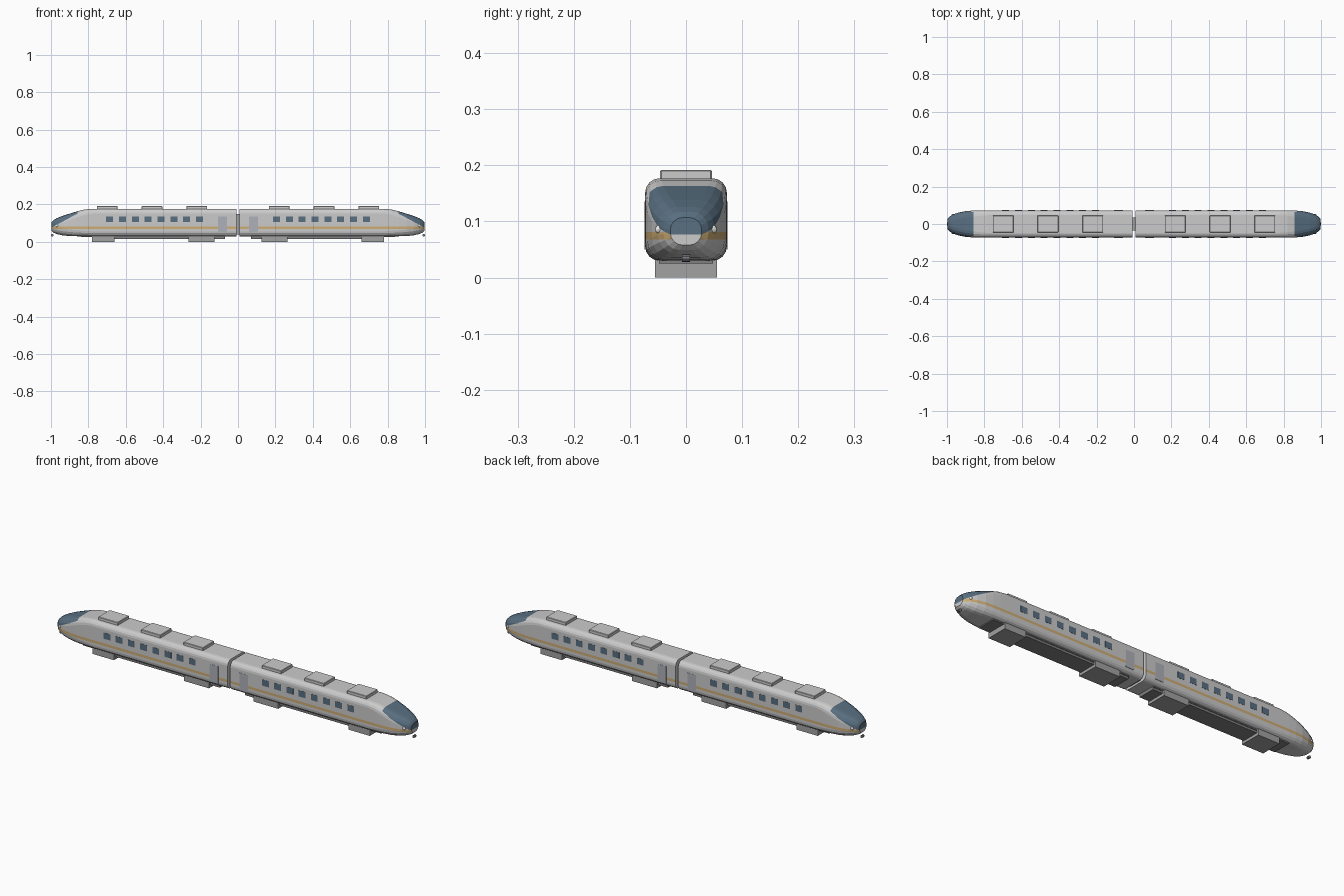
import bpy, bmesh, math
from mathutils import Vector, Matrix

if "Cube" in bpy.data.objects:
    bpy.data.objects.remove(bpy.data.objects["Cube"])


def material(name, rgb):
    m = bpy.data.materials.new(name)
    m.diffuse_color = (*rgb, 1)
    m.use_nodes = True
    m.node_tree.nodes["Principled BSDF"].inputs["Base Color"].default_value = m.diffuse_color
    return m


shell = material("shell_grey", (0.66, 0.66, 0.66))
glass = material("dark_glass", (0.10, 0.16, 0.22))
tan = material("tan_stripe", (0.62, 0.42, 0.18))
door_grey = material("door_grey", (0.42, 0.44, 0.48))
dark = material("dark_grey", (0.22, 0.22, 0.23))
mid = material("bogie_grey", (0.36, 0.36, 0.37))
lamp = material("lamp_white", (0.9, 0.9, 0.85))


def finish(name, bm, mats, mirror_x=True, mirror_y=False):
    bmesh.ops.recalc_face_normals(bm, faces=bm.faces)
    mesh = bpy.data.meshes.new(name)
    bm.to_mesh(mesh)
    bm.free()
    ob = bpy.data.objects.new(name, mesh)
    bpy.context.collection.objects.link(ob)
    for m in mats:
        mesh.materials.append(m)
    if mirror_x or mirror_y:
        mod = ob.modifiers.new("Mirror", 'MIRROR')
        mod.use_axis = (mirror_x, mirror_y, False)
        mod.use_mirror_merge = False
    return ob


def boxes(name, spans, mat, bevel=0, **kw):
    """Each span is (x0, x1, y0, y1, z0, z1)."""
    bm = bmesh.new()
    for x0, x1, y0, y1, z0, z1 in spans:
        mat4 = Matrix.Translation(((x0 + x1) / 2, (y0 + y1) / 2, (z0 + z1) / 2)) \
            @ Matrix.Diagonal((x1 - x0, y1 - y0, z1 - z0, 1))
        bmesh.ops.create_cube(bm, size=1, matrix=mat4)
    if bevel:
        bmesh.ops.bevel(bm, geom=bm.edges[:], offset=bevel, segments=1, affect='EDGES')
    return finish(name, bm, [mat], **kw)


def section(bm, x, hw, z0, z1, r, steps=5):
    """Rounded rectangle ring across the car."""
    ring = []
    for k, (sy, zc) in enumerate([(1, z1 - r), (-1, z1 - r), (-1, z0 + r), (1, z0 + r)]):
        for i in range(steps):
            a = math.pi / 2 * (k + i / (steps - 1))
            ring.append(bm.verts.new((x, sy * (hw - r) + r * math.cos(a), zc + r * math.sin(a))))
    return ring


# Car shell lofted from the coupling end to the nose tip
stations = [
    (0.007, .073, .030, .177, .026), (0.78, .073, .030, .177, .026),
    (0.82, .073, .030, .173, .029), (0.86, .072, .030, .163, .032),
    (0.90, .069, .031, .151, .035), (0.94, .061, .035, .138, .036),
    (0.97, .050, .042, .126, .034), (0.986, .040, .049, .117, .029),
    (0.996, .028, .058, .107, .022)]
bm = bmesh.new()
rings = [section(bm, *s) for s in stations]
for a, b in zip(rings, rings[1:]):
    for i in range(len(a)):
        j = (i + 1) % len(a)
        bm.faces.new((a[i], a[j], b[j], b[i]))
bm.faces.new(rings[0])
bm.faces.new(rings[-1])

# Cut in the stripe edges and the windscreen outline
slope_co, slope_no = Vector((0.86, 0, 0.150)), Vector((0.073, 0, 0.136)).normalized()
for co, no in [((0, 0, .068), (0, 0, 1)), ((0, 0, .081), (0, 0, 1)),
               ((.858, 0, 0), (1, 0, 0)), (slope_co, slope_no)]:
    bmesh.ops.bisect_plane(bm, geom=bm.verts[:] + bm.edges[:] + bm.faces[:],
                           dist=1e-6, plane_co=co, plane_no=no)
bmesh.ops.recalc_face_normals(bm, faces=bm.faces)
for f in bm.faces:
    c = f.calc_center_median()
    if c.x > .858 and (c - slope_co).dot(slope_no) > 0:
        f.material_index = 1
    elif .068 < c.z < .081 and abs(f.normal.x) < .95:
        f.material_index = 2
finish("car_shell", bm, [shell, glass, tan])

# Side windows and doors
boxes("side_windows", [(x - .019, x + .019, .07, .0738, .105, .136)
                       for x in (.206 + .0686 * i for i in range(8))], glass, mirror_y=True)
boxes("doors", [(.06, .108, .07, .0738, .05, .136)], door_grey, mirror_y=True)

# Roof equipment
boxes("roof_units", [(x - .055, x + .055, -.046, .046, .17, .192)
                     for x in (.22, .46, .70)], shell, bevel=.002)

# Underframe and bogies
boxes("underframe", [(.07, .78, -.045, .045, .014, .034)], dark)
boxes("floor_plate", [(.07, .84, -.048, .048, .025, .034)], dark)
boxes("bogies", [(.125, .265, -.055, .055, 0, .033), (.66, .78, -.055, .055, 0, .033)], mid)

# Gangway between the cars
boxes("gangway", [(-.012, .012, -.036, .036, .04, .15)], mid, mirror_x=False)

# Couplers under the nose tips
bm = bmesh.new()
bmesh.ops.create_cone(bm, cap_ends=True, segments=10, radius1=.007, radius2=.007, depth=.014,
                      matrix=Matrix.Translation((.993, 0, .035)) @ Matrix.Rotation(math.pi / 2, 4, 'X'))
finish("couplers", bm, [dark])

# Headlights
bm = bmesh.new()
bmesh.ops.create_uvsphere(bm, u_segments=10, v_segments=6, radius=.008,
                          matrix=Matrix.Translation((.968, .047, .086)))
finish("headlights", bm, [lamp], mirror_y=True)
